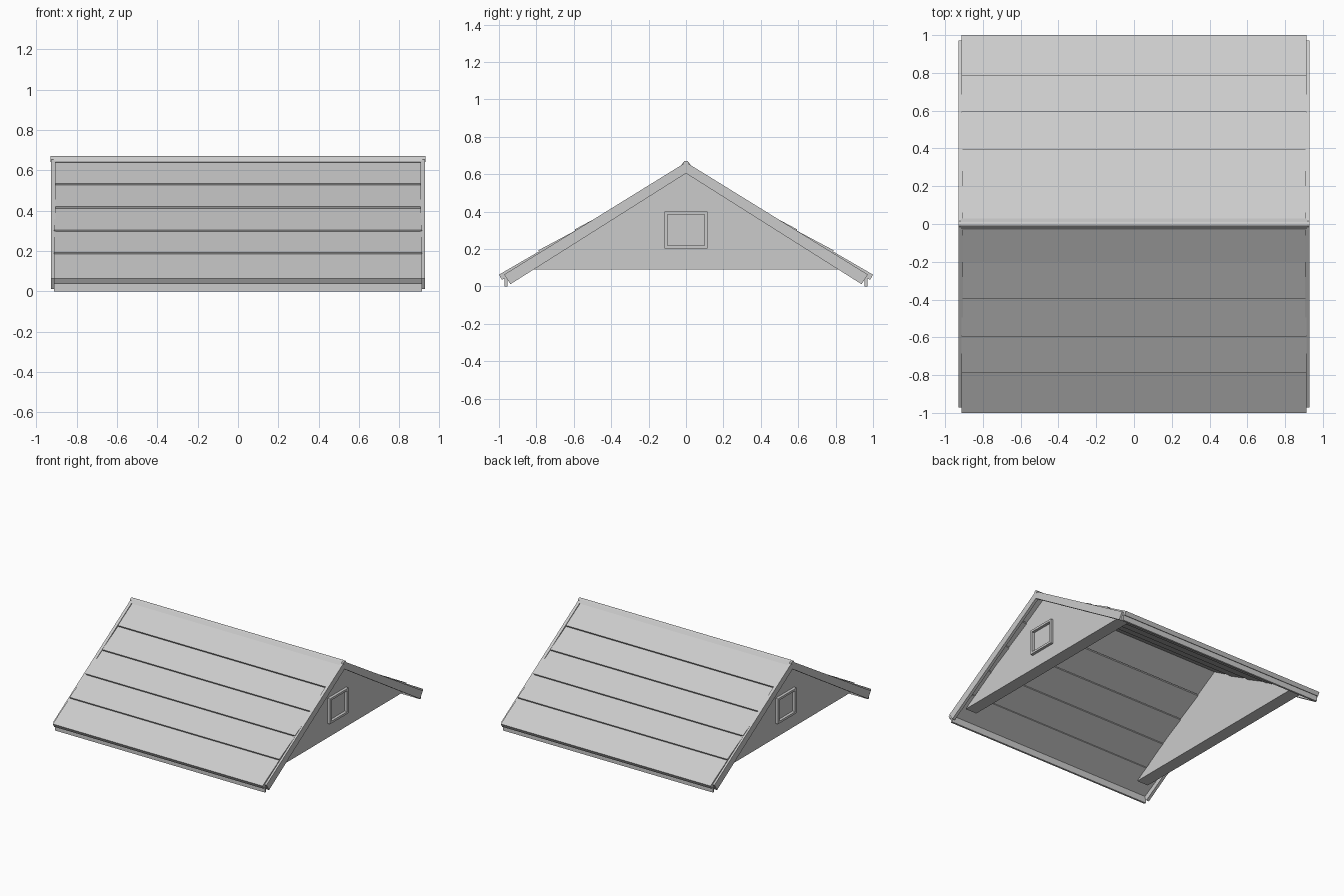
import bpy, math

if "Cube" in bpy.data.objects:
    bpy.data.objects.remove(bpy.data.objects["Cube"])

def extrude_x(name, profile, x0, x1):
    """Closed (y, z) profile extruded along x."""
    n = len(profile)
    verts = [(x, y, z) for x in (x0, x1) for y, z in profile]
    area = sum(profile[i][0] * profile[(i + 1) % n][1] - profile[(i + 1) % n][0] * profile[i][1]
               for i in range(n))
    faces = [list(range(n))[::-1], list(range(n, 2 * n))]
    faces += [[i, (i + 1) % n, n + (i + 1) % n, n + i] for i in range(n)]
    if area < 0:
        faces = [f[::-1] for f in faces]
    me = bpy.data.meshes.new(name)
    me.from_pydata(verts, [], faces)
    ob = bpy.data.objects.new(name, me)
    bpy.context.collection.objects.link(ob)
    return ob

# Shingle courses: overlapping planks, each lower edge riding over the next
edges = [(0.0, 0.655), (0.20, 0.535), (0.395, 0.42), (0.595, 0.305), (0.79, 0.193), (1.0, 0.063)]
for s, side in ((-1, "front"), (1, "back")):
    for i in range(5):
        (y0, z0), (y1, z1) = edges[i], edges[i + 1]
        if i:
            z0 -= 0.008
        L = math.hypot(y1 - y0, z0 - z1)
        ny, nz = (z0 - z1) / L * 0.032, (y1 - y0) / L * 0.032
        inner = (0.0, z0 - 0.038) if i == 0 else (y0 - ny, z0 - nz)
        prof = [(y0, z0), (y1, z1), (y1 - ny, z1 - nz), inner]
        extrude_x(f"{side}_roof_course_{i + 1}", [(s * y, z) for y, z in prof], -0.913, 0.913)
    # Fascia strip under the eave
    extrude_x(f"{side}_fascia", [(s * 0.955, 0), (s * 0.97, 0), (s * 0.97, 0.052), (s * 0.955, 0.058)],
              -0.913, 0.913)

# Ridge cap: rounded top with sloping skirts
arc = [(0.016 * math.cos(a), 0.656 + 0.016 * math.sin(a))
       for a in [math.radians(30 + 15 * k) for k in range(9)]]
extrude_x("ridge_cap", [(0.03, 0.642), *arc, (-0.03, 0.642), (0, 0.63)], -0.915, 0.915)

for s, side in ((-1, "left"), (1, "right")):
    # Gable wall
    extrude_x(f"{side}_gable_wall", [(-0.87, 0.09), (0.87, 0.09), (0, 0.635)], s * 0.76, s * 0.86)
    # Bargeboards on both slopes
    for t, end in ((-1, "front"), (1, "back")):
        board = [(0, 0.664), (0.972, 0.064), (0.939, 0.012), (0, 0.605)]
        extrude_x(f"{side}_{end}_bargeboard", [(t * y, z) for y, z in board], s * 0.905, s * 0.928)
    # Ridge end plug
    plug = [(0.015 * math.cos(k * math.pi / 6), 0.656 + 0.015 * math.sin(k * math.pi / 6)) for k in range(12)]
    extrude_x(f"{side}_ridge_end", plug, s * 0.9, s * 0.93)
    # Square window frame
    for k, (y0, y1, z0, z1) in enumerate([(-0.115, 0.115, 0.385, 0.402), (-0.115, 0.115, 0.203, 0.22),
                                          (-0.115, -0.098, 0.22, 0.385), (0.098, 0.115, 0.22, 0.385)]):
        extrude_x(f"{side}_window_frame_{k + 1}", [(y0, z0), (y1, z0), (y1, z1), (y0, z1)],
                  s * 0.855, s * 0.882)

# Prisms mirrored to negative x need their faces turned outward
for ob in bpy.context.collection.objects:
    if ob.name.startswith("left"):
        ob.data.flip_normals()
